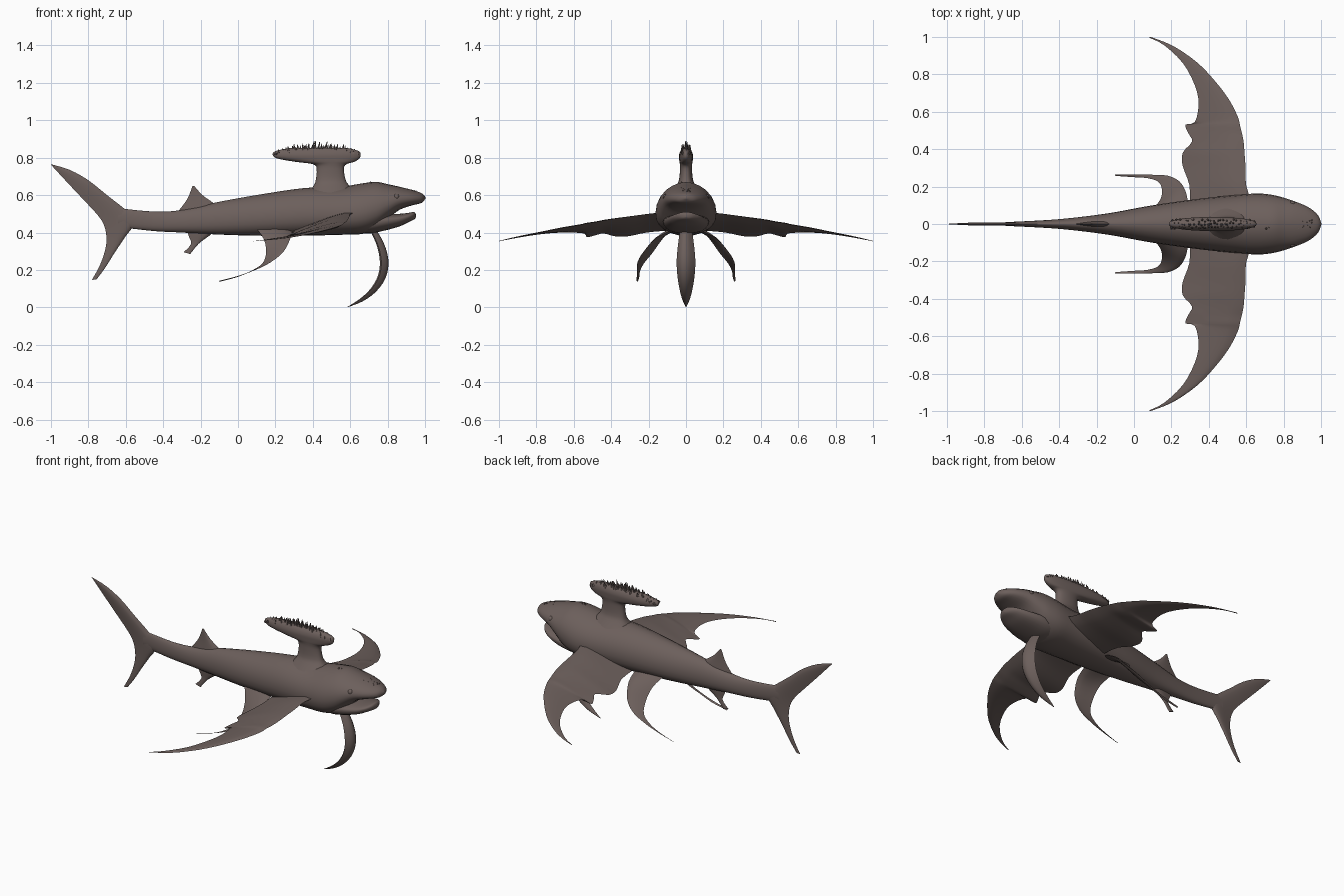
import bpy, bmesh, math, random
from mathutils import Vector, Matrix

random.seed(4)
if "Cube" in bpy.data.objects:
    bpy.data.objects.remove(bpy.data.objects["Cube"], do_unlink=True)

skin = bpy.data.materials.new("brown_skin")
skin.use_nodes = True
COLOUR = (0.15, 0.115, 0.106, 1)
skin.diffuse_color = COLOUR
skin.node_tree.nodes["Principled BSDF"].inputs["Base Color"].default_value = COLOUR


def finish(name, bm, mirror=False, angle=50):
    """Turn a bmesh into a smooth shaded object, mirrored across y if wanted."""
    bmesh.ops.recalc_face_normals(bm, faces=bm.faces)
    mesh = bpy.data.meshes.new(name)
    bm.to_mesh(mesh)
    bm.free()
    mesh.materials.append(skin)
    obj = bpy.data.objects.new(name, mesh)
    bpy.context.collection.objects.link(obj)
    bpy.ops.object.select_all(action="DESELECT")
    obj.select_set(True)
    bpy.context.view_layer.objects.active = obj
    bpy.ops.object.shade_smooth_by_angle(angle=math.radians(angle))
    if mirror:
        mod = obj.modifiers.new("Mirror", "MIRROR")
        mod.use_axis = (False, True, False)
        mod.use_mirror_merge = False
    return obj


def resample(rows, steps):
    """Run a smooth curve through rows of numbers."""
    rows = [Vector(r) for r in rows]
    out = []
    for i in range(len(rows) - 1):
        p, q = rows[i], rows[i + 1]
        before = rows[max(i - 1, 0)]
        after = rows[min(i + 2, len(rows) - 1)]
        for s in range(steps):
            t = s / steps
            bend = (q - before) * (t * (1 - t) ** 2 / 2) - (after - p) * (t * t * (1 - t) / 2)
            out.append(p.lerp(q, t * t * (3 - 2 * t)) + bend)
    return out + [rows[-1]]


def loft(name, rings, mirror=False, angle=50):
    """Skin a list of closed rings and cap both ends."""
    bm = bmesh.new()
    loops = [[bm.verts.new(p) for p in ring] for ring in rings]
    count = len(loops[0])
    for a, b in zip(loops, loops[1:]):
        for i in range(count):
            j = (i + 1) % count
            bm.faces.new((a[i], a[j], b[j], b[i]))
    bm.faces.new(loops[0])
    bm.faces.new(loops[-1])
    return finish(name, bm, mirror, angle)


def power(v, p):
    return math.copysign(abs(v) ** p, v)


def trunk(name, rows, waist, sides=24):
    """Loft along x from rows of x, top, bottom, half width."""
    rings = []
    for x, top, bottom, half in resample(rows, 4):
        mid = bottom + (top - bottom) * waist
        ring = []
        for k in range(sides):
            a = math.tau * k / sides
            c, s = math.cos(a), math.sin(a)
            if s > 0:
                ring.append((x, half * power(c, 1.1), mid + (top - mid) * s))
            else:
                ring.append((x, half * power(c, 0.85), mid + (mid - bottom) * power(s, 0.85)))
        rings.append(ring)
    return loft(name, rings)


def blade(name, rows, thick, camber=0.0, mirror=False, steps=3, cuts=8):
    """Fin with a lens section between a leading and a trailing edge."""
    pairs = [(Vector(r[:3]), Vector(r[3:])) for r in resample(rows, steps)]
    widest = max((t - l).length for l, t in pairs)
    rings = []
    for i, (lead, trail) in enumerate(pairs):
        a, b = pairs[max(i - 1, 0)], pairs[min(i + 1, len(pairs) - 1)]
        chord = trail - lead
        normal = chord.cross(b[0] + b[1] - a[0] - a[1]).normalized()
        scale = chord.length / widest

        def point(u, side):
            lens = math.sin(math.pi * u ** 0.6)
            bow = math.sin(math.pi * u) * camber
            return lead + chord * u + normal * scale * (side * thick * lens + bow)
        ring = [point(k / cuts, 1) for k in range(cuts + 1)]
        ring += [point(k / cuts, -1) for k in range(cuts - 1, 0, -1)]
        rings.append(ring)
    return loft(name, rings, mirror, 60)


def flat_rows(rows):
    """Expand x, z edge pairs into points on the centre plane."""
    return [(a, 0, b, c, 0, d) for a, b, c, d in rows]


def spikes(name, places):
    """Many small cones from base point, radius and height."""
    bm = bmesh.new()
    for base, radius, height in places:
        lean = Matrix.Rotation(random.uniform(-0.2, 0.3), 4, "Y")
        bmesh.ops.create_cone(
            bm, cap_ends=True, segments=5, radius1=radius, radius2=radius * 0.15,
            depth=height, matrix=Matrix.Translation(base) @ lean @ Matrix.Translation((0, 0, height / 2)))
    return finish(name, bm, angle=30)


# Body with the snout, then the lower jaw below the open mouth
trunk("body", [
    (-.64, .53, .43, .012), (-.45, .512, .408, .022), (-.3, .52, .4, .036),
    (-.12, .56, .39, .06), (.1, .6, .383, .1), (.35, .637, .383, .135),
    (.55, .645, .388, .155), (.66, .662, .392, .163), (.74, .67, .42, .155),
    (.8, .658, .47, .14), (.86, .645, .52, .12), (.93, .627, .545, .09),
    (.98, .61, .558, .05), (1, .59, .58, .005)], 0.42)
trunk("lower_jaw", [
    (.6, .5, .4, .1), (.7, .5, .395, .12), (.78, .5, .41, .12), (.86, .5, .432, .1),
    (.91, .505, .455, .075), (.94, .51, .47, .04), (.95, .495, .482, .005)], 0.6)

# Eyes
bm = bmesh.new()
bmesh.ops.create_uvsphere(bm, u_segments=12, v_segments=8, radius=0.016,
                          matrix=Matrix.Translation((.845, .108, .59)))
finish("eyes", bm, mirror=True)

# Stalk and its broad flat crest, from rows of z, rear x, front x, half width
rings = []
for z, rear, front, half in resample([
        (.58, .34, .67, .11), (.645, .4, .6, .058), (.68, .415, .575, .038),
        (.74, .42, .565, .032), (.765, .4, .58, .033), (.777, .31, .62, .035),
        (.795, .21, .648, .037), (.815, .185, .655, .037), (.835, .2, .645, .03),
        (.85, .27, .59, .018)], 3):
    mid, reach = (rear + front) / 2, (front - rear) / 2
    turns = [math.tau * k / 32 for k in range(32)]
    rings.append([(mid + reach * math.cos(a), half * power(math.sin(a), 0.8), z) for a in turns])
loft("crest_stalk", rings)

# Bristles over the crest and small scales on the head
bristles, scales = [], []
for row in (-1, 0, 1):
    for k in range(26):
        t = (k + random.uniform(0.1, 0.9)) / 13 - 1
        arch = 1 - t * t
        base = Vector((.42 + t * .225, row * .016 + random.uniform(-.006, .006), .815 + .02 * arch))
        tall = (.018 + .034 * arch) * (0.7 if row else 1) * random.uniform(0.8, 1.1)
        bristles.append((base, .009, tall))
for k in range(45):
    x = random.uniform(.7, .95)
    scales.append((Vector((x, random.uniform(-.025, .025), .662 - .2 * (x - .7))), .008, .013))
spikes("crest_bristles", bristles)
spikes("head_scales", scales)

# Wide pectoral fins with a notched trailing edge
blade("pectoral_fins", [
    (.64, .1, .51, .3, .1, .41), (.6, .2, .5, .295, .21, .4),
    (.595, .31, .485, .26, .31, .38), (.59, .38, .475, .26, .38, .38),
    (.585, .44, .465, .31, .44, .395), (.575, .49, .455, .29, .485, .385),
    (.565, .53, .45, .275, .53, .375), (.555, .57, .44, .325, .545, .395),
    (.51, .66, .425, .345, .64, .4), (.435, .76, .405, .325, .74, .395),
    (.34, .86, .385, .26, .86, .38), (.21, .95, .365, .16, .955, .365),
    (.085, 1, .355, .08, .995, .353)], .018, mirror=True)

# Pelvic fins trailing into long tips
blade("pelvic_fins", [
    (.29, .08, .41, .1, .08, .42), (.28, .16, .37, .14, .13, .36),
    (.245, .225, .3, .15, .18, .29), (.18, .258, .245, .13, .225, .235),
    (.09, .263, .2, .07, .245, .195), (0, .263, .168, -.005, .25, .162),
    (-.1, .265, .142, -.1, .257, .137)], .012, mirror=True)

# Leaf shaped fin hanging below the throat
leaf = [(.7, .43, .03), (.745, .34, .042), (.765, .25, .05), (.755, .17, .046),
        (.715, .1, .035), (.655, .045, .021), (.585, .003, .002)]
blade("throat_fin", [(x, -w, z, x, w, z) for x, z, w in leaf], .02, camber=-.02)

# Crescent tail fin
blade("tail_fin", flat_rows([
    (-1, .765, -.995, .758), (-.9, .735, -.9, .655), (-.8, .68, -.82, .57),
    (-.7, .6, -.755, .5), (-.61, .53, -.72, .45), (-.54, .47, -.705, .4),
    (-.6, .38, -.703, .34), (-.66, .29, -.72, .27), (-.71, .21, -.745, .21),
    (-.755, .15, -.78, .147)]), .014)

# Small rear fins above and below
blade("second_dorsal_fin", flat_rows([
    (-.1, .53, -.34, .49), (-.13, .557, -.31, .525), (-.19, .6, -.27, .58),
    (-.235, .65, -.243, .648)]), .018)
blade("anal_fin", flat_rows([
    (-.12, .41, -.27, .42), (-.15, .385, -.265, .385), (-.21, .34, -.25, .34),
    (-.255, .285, -.29, .295)]), .016)
